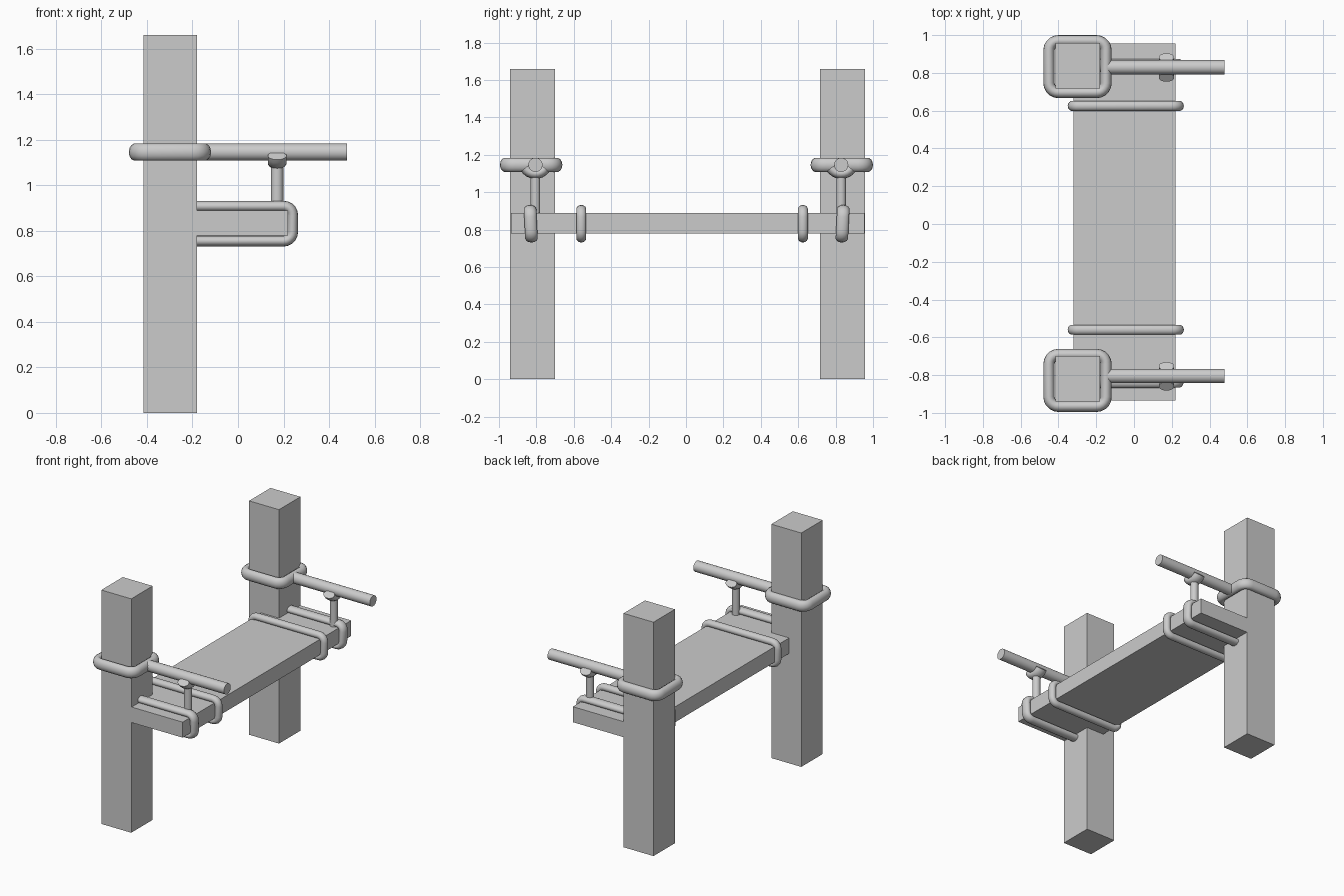
import bpy, bmesh, math
from mathutils import Vector

if "Cube" in bpy.data.objects:
    bpy.data.objects.remove(bpy.data.objects["Cube"])


def finish(name, bm, smooth=True):
    bmesh.ops.recalc_face_normals(bm, faces=bm.faces)
    me = bpy.data.meshes.new(name)
    bm.to_mesh(me)
    bm.free()
    ob = bpy.data.objects.new(name, me)
    bpy.context.collection.objects.link(ob)
    if smooth:
        bpy.context.view_layer.objects.active = ob
        ob.select_set(True)
        bpy.ops.object.shade_smooth_by_angle(angle=math.radians(50))
        ob.select_set(False)
    return ob


def box(name, lo, hi):
    bm = bmesh.new()
    bmesh.ops.create_cube(bm, size=1)
    for v in bm.verts:
        v.co = [l + (c + 0.5) * (h - l) for l, h, c in zip(lo, hi, v.co)]
    return finish(name, bm, False)


def tube(name, pts, axis, r_plane, r_axis, closed=False, sides=14):
    """Sweep an ellipse along a planar path; axis is the plane normal."""
    bm = bmesh.new()
    pts = [Vector(p) for p in pts]
    axis = Vector(axis)
    n = len(pts)
    rings = []
    for i, p in enumerate(pts):
        a = pts[i - 1] if closed or i else p
        b = pts[(i + 1) % n] if closed or i < n - 1 else p
        side = (b - a).normalized().cross(axis)
        rings.append([bm.verts.new(p + side * r_plane * math.cos(t) + axis * r_axis * math.sin(t))
                      for t in (2 * math.pi * k / sides for k in range(sides))])
    for i in range(n if closed else n - 1):
        a, b = rings[i], rings[(i + 1) % n]
        for k in range(sides):
            m = (k + 1) % sides
            bm.faces.new((a[k], a[m], b[m], b[k]))
    if not closed:
        bm.faces.new(rings[0])
        bm.faces.new(rings[-1])
    return finish(name, bm)


def rounded_rect(u0, u1, v0, v1, r, steps=5):
    out = []
    for q, (u, v) in enumerate(((u1 - r, v1 - r), (u0 + r, v1 - r), (u0 + r, v0 + r), (u1 - r, v0 + r))):
        for s in range(steps + 1):
            t = math.pi / 2 * (q + s / steps)
            out.append((u + r * math.cos(t), v + r * math.sin(t)))
    return out


# Seat plank
box("seat_plank", (-0.32, -0.935, 0.78), (0.22, 0.955, 0.89))


# Loop wrapped around the plank
def plank_loop(name, y, ry, lean=0.0):
    path = rounded_rect(-0.327, 0.24, 0.755, 0.908, 0.04)
    tube(name, [(x, y + lean * (z - 0.83) / 0.08, z) for x, z in path], (0, 1, 0), 0.024, ry, True)


plank_loop("inner_plank_rope_left", -0.56, 0.027)
plank_loop("inner_plank_rope_right", 0.625, 0.027)

# Post, ropes, arm rail and its support at each end
for tag, post_y, ring_y, arm_y, loop_y, lean in (("left", -0.82, -0.828, -0.805, -0.83, -0.004),
                                                 ("right", 0.837, 0.833, 0.83, 0.837, 0.004)):
    box("post_" + tag, (-0.415, post_y - 0.12, 0), (-0.18, post_y + 0.12, 1.66))
    ring = rounded_rect(-0.45, -0.148, ring_y - 0.137, ring_y + 0.137, 0.05)
    tube("post_rope_" + tag, [(x, y, 1.146) for x, y in ring], (0, 0, 1), 0.03, 0.039, True)
    plank_loop("end_plank_rope_" + tag, loop_y, 0.034, lean)
    tube("arm_rail_" + tag, [(-0.15, arm_y, 1.146), (0.48, arm_y, 1.146)], (0, 0, 1), 0.038, 0.038, sides=20)
    tube("arm_support_" + tag, [(0.172, arm_y, 0.87), (0.172, arm_y, 1.09)], (0, 1, 0), 0.027, 0.026)
    cradle = [(0.172, arm_y + 0.062 * math.sin(t), 1.157 - 0.058 * math.cos(t))
              for t in (math.radians(d) for d in range(-62, 63, 31 // 2))]
    tube("arm_cradle_" + tag, cradle, (1, 0, 0), 0.028, 0.042)
